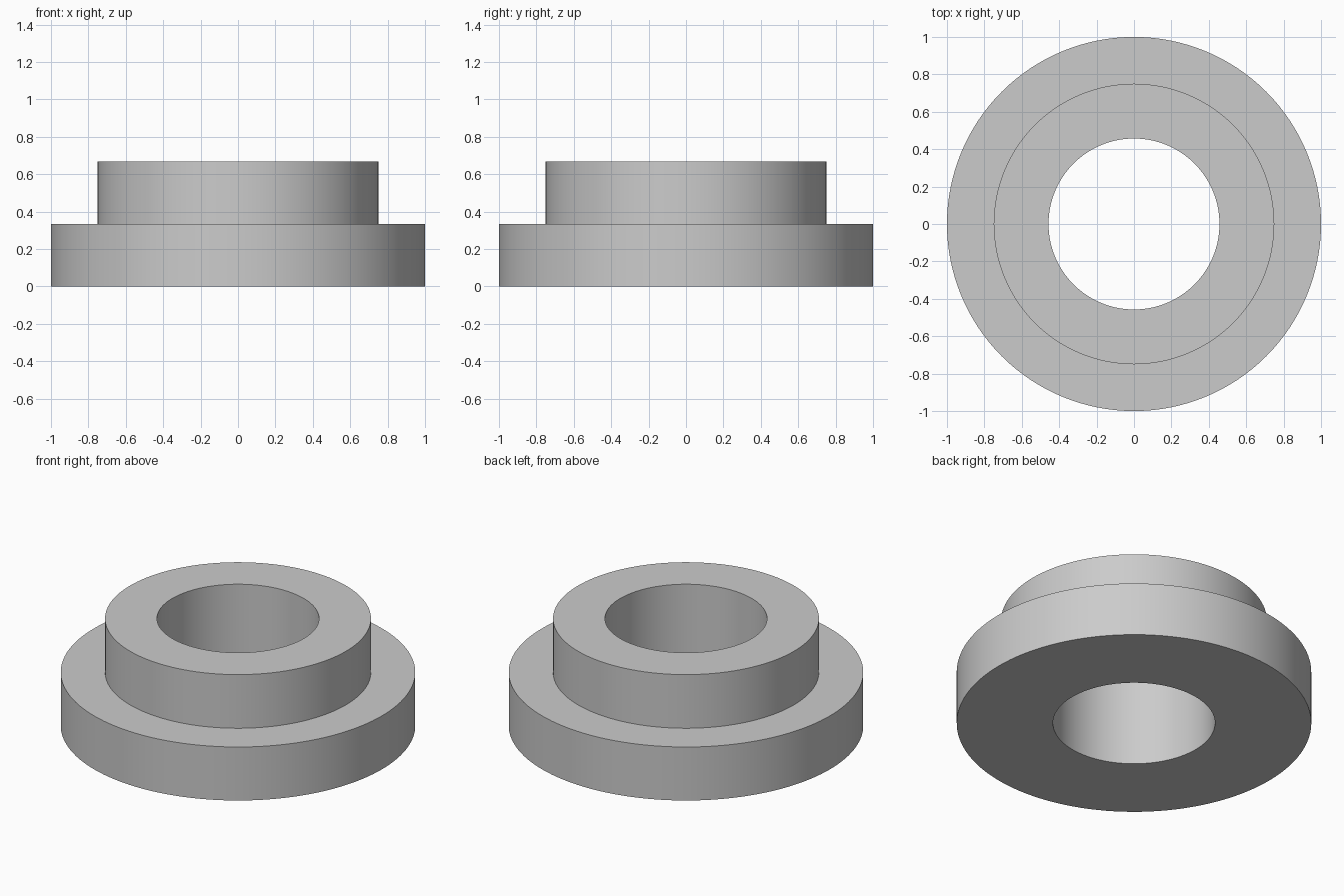
import bpy
import bmesh
from math import radians, tau, cos, sin

cube = bpy.data.objects.get("Cube")
if cube:
    bpy.data.objects.remove(cube, do_unlink=True)

# Single plain grey
GREY = (0.6, 0.6, 0.6, 1)
grey = bpy.data.materials.new("light_grey")
grey.use_nodes = True
grey.diffuse_color = GREY
grey.node_tree.nodes["Principled BSDF"].inputs["Base Color"].default_value = GREY

# Main dimensions
SEGMENTS = 128
BORE, HUB, FLANGE = 0.457, 0.75, 1.0
STEP, TOP = 0.333, 0.667


def lathe(name, profile):
    """Revolve a closed (radius, height) profile around the z axis."""
    bm = bmesh.new()
    rings = []
    for i in range(SEGMENTS):
        a = tau * i / SEGMENTS
        rings.append([bm.verts.new((r * cos(a), r * sin(a), z)) for r, z in profile])
    for i, ring in enumerate(rings):
        after = rings[(i + 1) % SEGMENTS]
        for j in range(len(profile)):
            k = (j + 1) % len(profile)
            bm.faces.new((ring[j], after[j], after[k], ring[k]))
    bmesh.ops.recalc_face_normals(bm, faces=bm.faces)
    mesh = bpy.data.meshes.new(name)
    bm.to_mesh(mesh)
    bm.free()
    mesh.materials.append(grey)
    obj = bpy.data.objects.new(name, mesh)
    bpy.context.collection.objects.link(obj)
    return obj


# Flanged bushing: wide flange, narrower hub, straight bore
bushing = lathe("flanged_bushing", [
    (BORE, 0), (FLANGE, 0), (FLANGE, STEP),
    (HUB, STEP), (HUB, TOP), (BORE, TOP),
])

# Smooth walls with crisp rims
bpy.ops.object.select_all(action="DESELECT")
bushing.select_set(True)
bpy.context.view_layer.objects.active = bushing
bpy.ops.object.shade_smooth_by_angle(angle=radians(30))
